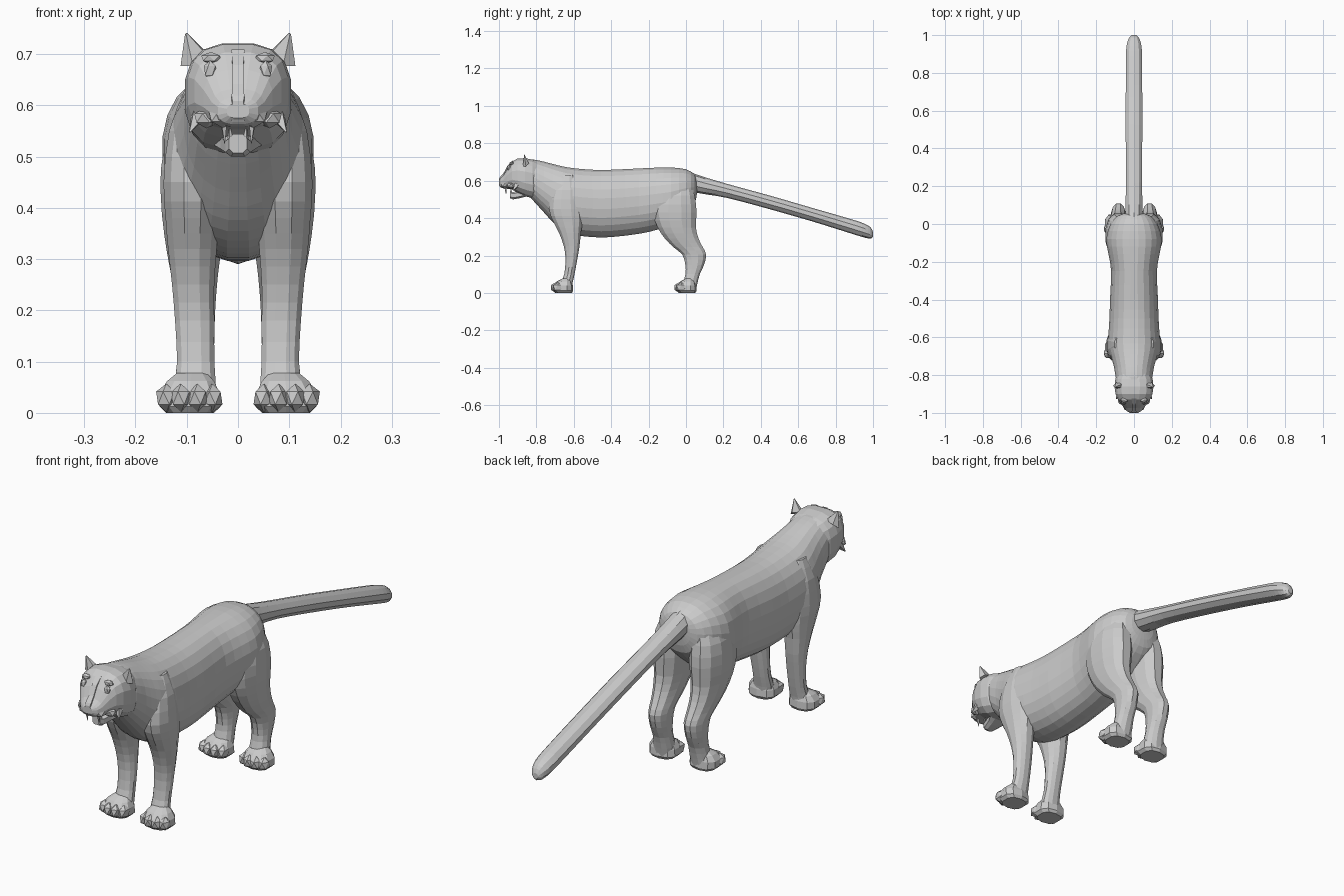
import bpy, bmesh, math
from mathutils import Vector, Matrix


def finish(name, bm, mirror=False):
    bmesh.ops.recalc_face_normals(bm, faces=bm.faces)
    me = bpy.data.meshes.new(name)
    bm.to_mesh(me)
    bm.free()
    ob = bpy.data.objects.new(name, me)
    bpy.context.collection.objects.link(ob)
    if mirror:
        ob.modifiers.new("mirror", 'MIRROR').use_mirror_merge = False
    return ob


def smooth_rings(rings, steps):
    """Catmull-Rom interpolation between key sections."""
    out = []
    for i in range(len(rings) - 1):
        p0, p1 = Vector(rings[max(i - 1, 0)]), Vector(rings[i])
        p2, p3 = Vector(rings[i + 1]), Vector(rings[min(i + 2, len(rings) - 1)])
        for k in range(steps):
            t = k / steps
            out.append(0.5 * (2 * p1 + (p2 - p0) * t + (2 * p0 - 5 * p1 + 4 * p2 - p3) * t * t
                              + (3 * p1 - p0 - 3 * p2 + p3) * t ** 3))
    return out + [Vector(rings[-1])]


def loft(name, rings, axis='Y', sides=20, square=2.2, steps=2, mirror=False):
    """Skin sections (position, x min, x max, v min, v max) along y or z."""
    bm = bmesh.new()
    loops = []
    for p, x0, x1, v0, v1 in smooth_rings(rings, steps):
        loop = []
        for i in range(sides):
            a = 2 * math.pi * (i + 0.5) / sides
            c, s = math.cos(a), math.sin(a)
            x = (x0 + x1) / 2 + (x1 - x0) / 2 * math.copysign(abs(c) ** (2 / square), c)
            v = (v0 + v1) / 2 + (v1 - v0) / 2 * math.copysign(abs(s) ** (2 / square), s)
            loop.append(bm.verts.new((x, p, v) if axis == 'Y' else (x, v, p)))
        loops.append(loop)
    for a, b in zip(loops, loops[1:]):
        for i in range(sides):
            j = (i + 1) % sides
            bm.faces.new((a[i], a[j], b[j], b[i]))
    bm.faces.new(loops[0])
    bm.faces.new(loops[-1])
    return finish(name, bm, mirror)


def centred(rows):
    """(y, z min, z max, half width) to full sections."""
    return [(y, -w, w, z0, z1) for y, z0, z1, w in rows]


def spike(name, base, tip, r, sides=4, flat=1.0, mirror=True):
    """Small cone from base to tip."""
    base, tip = Vector(base), Vector(tip)
    d = tip - base
    bm = bmesh.new()
    m = (Matrix.Translation((base + tip) / 2) @ Matrix.Diagonal((1, flat, 1, 1))
         @ d.to_track_quat('Z', 'Y').to_matrix().to_4x4())
    bmesh.ops.create_cone(bm, cap_ends=True, segments=sides, radius1=r, radius2=r * 0.08,
                          depth=d.length, matrix=m)
    return finish(name, bm, mirror)


def blobs(name, items):
    """Mirrored low-poly lumps: (centre, radii)."""
    bm = bmesh.new()
    for c, r in items:
        bmesh.ops.create_icosphere(bm, subdivisions=1, radius=1,
                                   matrix=Matrix.Translation(c) @ Matrix.Diagonal((*r, 1)))
    return finish(name, bm, True)


# torso and neck
loft("body", centred([
    (.058, .53, .605, .035), (.045, .47, .635, .085), (0, .42, .662, .125),
    (-.08, .36, .672, .148), (-.16, .335, .671, .136), (-.25, .315, .667, .122),
    (-.40, .297, .660, .128), (-.50, .297, .660, .131), (-.60, .31, .668, .137),
    (-.66, .335, .678, .134), (-.71, .375, .69, .120), (-.76, .43, .703, .106),
    (-.81, .485, .713, .098), (-.85, .53, .715, .085)]), sides=24)

# tail
loft("tail", centred([
    (-.01, .56, .662, .04), (.06, .535, .632, .047), (.22, .508, .583, .045),
    (.45, .447, .52, .046), (.67, .384, .456, .046), (.85, .328, .404, .045),
    (.94, .300, .376, .042), (.985, .290, .352, .028), (1.0, .300, .325, .012)]),
    sides=10, square=2, steps=3)

# head
loft("head", centred([
    (-.79, .50, .705, .085), (-.82, .505, .714, .100), (-.86, .515, .722, .105),
    (-.90, .535, .720, .099), (-.93, .552, .704, .086), (-.955, .556, .670, .068),
    (-.975, .558, .632, .052), (-.99, .563, .615, .040), (-1.0, .575, .603, .022)]),
    sides=16, square=2.7, steps=1)

# nose bridge
loft("nose", centred([
    (-.925, .66, .712, .014), (-.955, .62, .682, .012), (-.975, .58, .645, .012),
    (-.995, .565, .622, .014), (-1.0, .578, .610, .012)]), sides=4, square=6, steps=1)

# lower jaw
loft("jaw", centred([
    (-.85, .515, .56, .055), (-.89, .505, .548, .036), (-.925, .499, .540, .026),
    (-.942, .506, .545, .018)]), sides=8, square=3, steps=1)

# face details
blobs("whisker_pads", [((.03, -.968, .578), (.03, .025, .022)),
                       ((.062, -.935, .575), (.026, .025, .02))])
blobs("eyes", [((.054, -.945, .668), (.014, .012, .02))])
blobs("brows", [((.052, -.932, .692), (.022, .014, .012))])
spike("upper_fangs", (.028, -.965, .568), (.026, -.962, .525), .008)
spike("lower_fangs", (.015, -.935, .535), (.016, -.938, .56), .006)
spike("cheek_tufts", (.075, -.90, .585), (.094, -.925, .548), .02)
spike("ears", (.082, -.852, .688), (.101, -.868, .740), .032, sides=5, flat=.55)
for ob in (bpy.data.objects["ears"],):
    ob.location.y = -.35 * 0

# front legs, shoulder to ankle
loft("front_legs", [
    (.63, .05, .105, -.67, -.60), (.55, .04, .136, -.715, -.565), (.45, .03, .147, -.735, -.55),
    (.38, .035, .143, -.712, -.55), (.32, .04, .138, -.68, -.56), (.25, .045, .130, -.655, -.568),
    (.18, .045, .124, -.645, -.58), (.10, .045, .120, -.652, -.595), (.055, .042, .126, -.668, -.605),
    (.02, .045, .13, -.67, -.61)], axis='Z', sides=12, mirror=True)

# hind legs, haunch to ankle
loft("hind_legs", [
    (.62, .03, .10, -.12, .02), (.52, .015, .146, -.165, .05), (.43, .015, .153, -.18, .06),
    (.35, .025, .146, -.155, .056), (.29, .035, .136, -.115, .070), (.245, .04, .127, -.07, .092),
    (.205, .043, .122, -.022, .110), (.15, .045, .120, -.005, .098), (.10, .045, .120, -.004, .075),
    (.05, .042, .126, -.018, .062), (.015, .045, .13, -.02, .055)],
    axis='Z', sides=12, mirror=True)

# paws: flat pad with four toes in front
for name, y in (("front", -.655), ("hind", .005)):
    loft(name + "_paws", [
        (0, .045, .142, y - .045, y + .045), (.012, .032, .155, y - .055, y + .052),
        (.04, .034, .155, y - .055, y + .05), (.062, .045, .14, y - .035, y + .042),
        (.078, .06, .12, y - .005, y + .03)], axis='Z', sides=10, square=2.6, steps=1, mirror=True)
    blobs(name + "_toes", [((.095 + dx, y - .042 + back, .029), (.022, .03, .028))
                           for dx, back in ((-.045, .012), (-.016, 0), (.016, 0), (.045, .012))])
